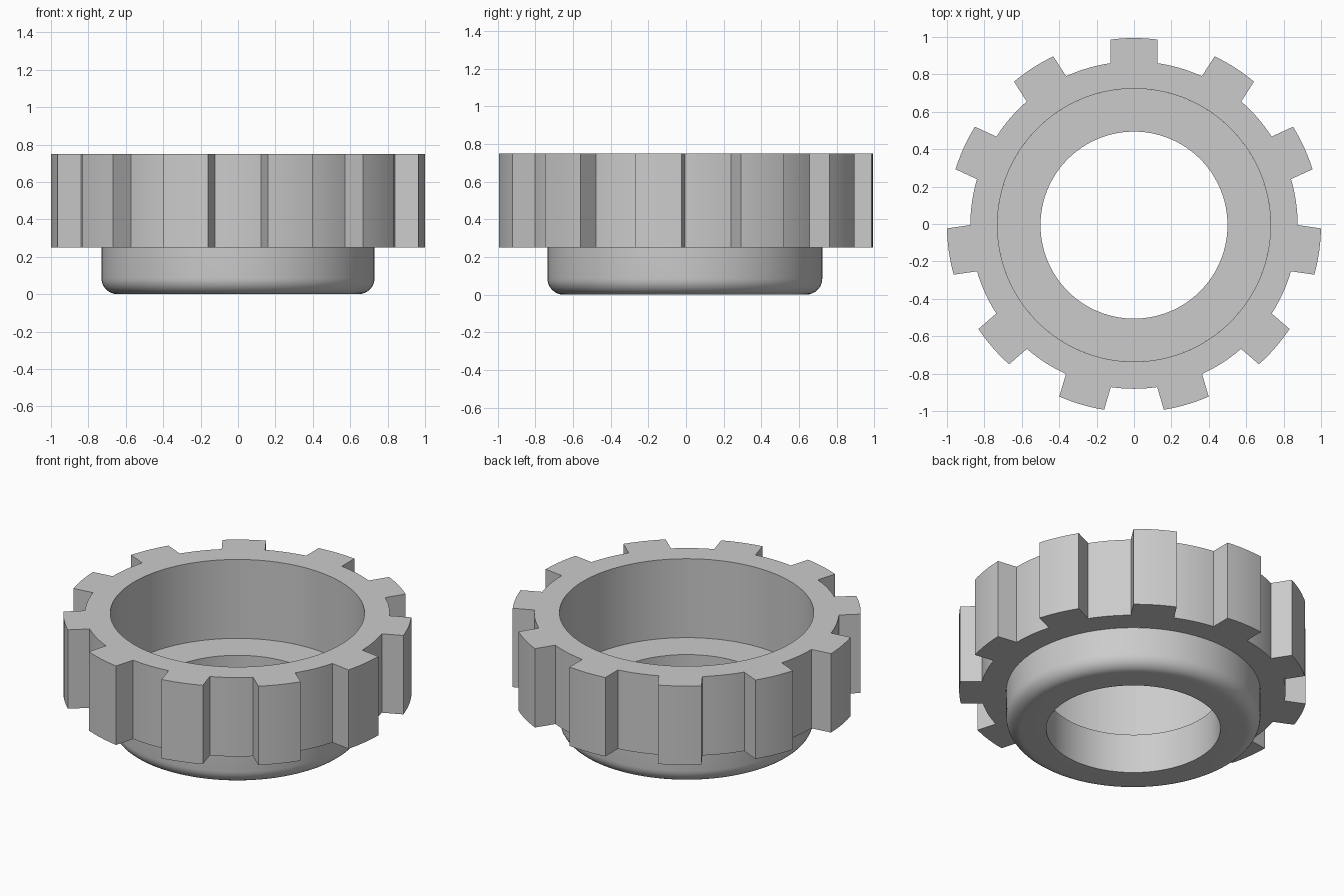
import bpy, bmesh
from math import sin, cos, pi, asin, radians

cube = bpy.data.objects.get("Cube")
if cube:
    bpy.data.objects.remove(cube, do_unlink=True)

TEETH = 11
TIP, ROOT, BORE, HOLE = 1.0, 0.875, 0.73, 0.5
HALF_TOOTH = 0.125
FLOOR, TOP = 0.25, 0.75
FILLET = 0.085
Y_SHIFT = -0.006

grey = bpy.data.materials.new("plain_grey")
grey.use_nodes = True
colour = (0.6, 0.6, 0.6, 1)
grey.diffuse_color = colour
grey.node_tree.nodes["Principled BSDF"].inputs["Base Color"].default_value = colour


def sweep_ring(name, sections):
    """Join closed (angle, radius, z) sections around the axis into a solid ring."""
    bm = bmesh.new()
    rings = [[bm.verts.new((r * cos(a), r * sin(a) + Y_SHIFT, z)) for a, r, z in s]
             for s in sections]
    for i, ring in enumerate(rings):
        after = rings[(i + 1) % len(rings)]
        for j in range(len(ring)):
            k = (j + 1) % len(ring)
            bm.faces.new((ring[j], after[j], after[k], ring[k]))
    bmesh.ops.recalc_face_normals(bm, faces=bm.faces)
    mesh = bpy.data.meshes.new(name)
    bm.to_mesh(mesh)
    bm.free()
    mesh.materials.append(grey)
    obj = bpy.data.objects.new(name, mesh)
    bpy.context.collection.objects.link(obj)
    bpy.ops.object.select_all(action='DESELECT')
    bpy.context.view_layer.objects.active = obj
    obj.select_set(True)
    bpy.ops.object.shade_smooth_by_angle(angle=radians(30))
    return obj


def arc(start, end, steps):
    return [start + (end - start) * i / steps for i in range(steps + 1)]


# Toothed ring: parallel-sided teeth with arc tips, one tooth pointing back
tip_a, root_a = asin(HALF_TOOTH / TIP), asin(HALF_TOOTH / ROOT)
pitch = 2 * pi / TEETH
sections = []
for t in range(TEETH):
    mid = pi / 2 + t * pitch
    outline = [(a, TIP) for a in arc(-tip_a, tip_a, 6)]
    outline += [(a, ROOT) for a in arc(root_a, pitch - root_a, 8)]
    for a, r in outline:
        # Bore angles advance steadily so the inner wall never folds back
        inner = a * root_a / tip_a * 0.9 if r == TIP else a
        sections.append([(mid + a, r, FLOOR), (mid + a, r, TOP),
                         (mid + inner, BORE, TOP), (mid + inner, BORE, FLOOR)])
sweep_ring("toothed_ring", sections)

# Hub: lower collar with a rounded bottom edge and a through hole
profile = [(HOLE, FLOOR), (HOLE, 0)]
profile += [(BORE - FILLET + FILLET * sin(a), FILLET - FILLET * cos(a))
            for a in arc(0, pi / 2, 8)]
profile.append((BORE, FLOOR))
sweep_ring("hub", [[(a, r, z) for r, z in profile] for a in arc(0, 2 * pi, 128)[:-1]])
